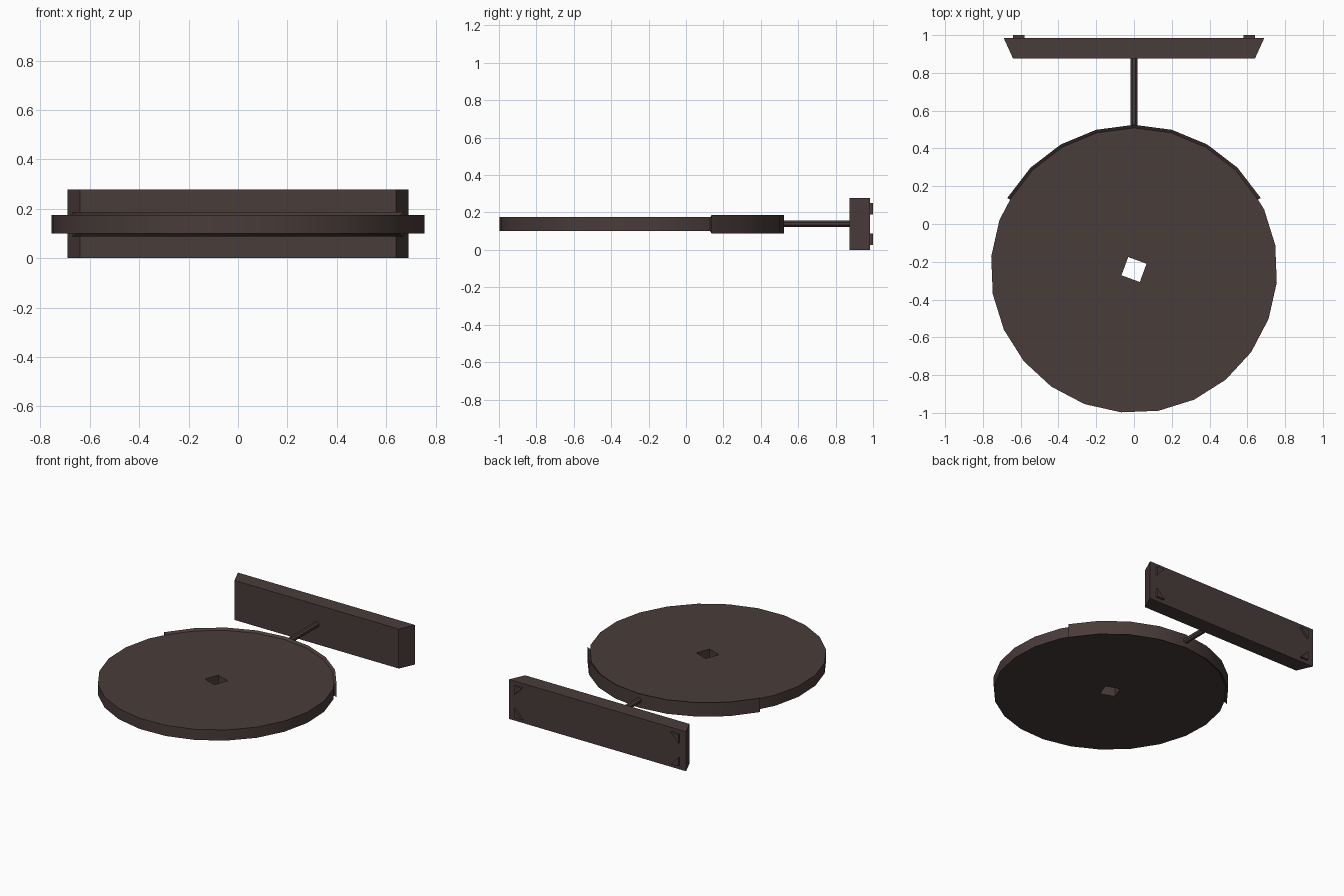
import bpy, bmesh, math

if "Cube" in bpy.data.objects:
    bpy.data.objects.remove(bpy.data.objects["Cube"])

mat = bpy.data.materials.new("dark brown metal")
mat.diffuse_color = (0.066, 0.045, 0.042, 1)
mat.use_nodes = True
mat.node_tree.nodes["Principled BSDF"].inputs["Base Color"].default_value = mat.diffuse_color


def finish(name, bm, smooth=False):
    bmesh.ops.recalc_face_normals(bm, faces=bm.faces)
    me = bpy.data.meshes.new(name)
    bm.to_mesh(me)
    bm.free()
    me.materials.append(mat)
    ob = bpy.data.objects.new(name, me)
    bpy.context.collection.objects.link(ob)
    if smooth:
        bpy.ops.object.select_all(action='DESELECT')
        ob.select_set(True)
        bpy.context.view_layer.objects.active = ob
        bpy.ops.object.shade_smooth_by_angle(angle=math.radians(30))
    return ob


def polar(bm, r, deg, cy, z):
    a = math.radians(deg)
    return bm.verts.new((r * math.cos(a), cy + r * math.sin(a), z))


def prism(name, points, depth):
    """Extrude a flat loop of 3D points along a vector."""
    bm = bmesh.new()
    a = [bm.verts.new(p) for p in points]
    b = [bm.verts.new([c + d for c, d in zip(p, depth)]) for p in points]
    bm.faces.new(a)
    bm.faces.new(b)
    n = len(a)
    for i in range(n):
        j = (i + 1) % n
        bm.faces.new((a[i], a[j], b[j], b[i]))
    return finish(name, bm)


# Disc: 24 sides, with a square through hole
CY, Z0, Z1 = -0.241, 0.10, 0.175
bm = bmesh.new()
rims, holes = [], []
for z in (Z0, Z1):
    rim = [polar(bm, 0.759, -5.2 + 15 * i, CY, z) for i in range(24)]
    hole = [polar(bm, 0.073, 24.8 + 90 * i, CY, z) for i in range(4)]
    rims.append(rim)
    holes.append(hole)
    # each hole side faces six rim sides, joined as fans
    for k in range(4):
        s = 2 + 6 * k
        arc = [rim[(s + i) % 24] for i in range(7)]
        bm.faces.new([hole[k]] + arc + [hole[(k + 1) % 4]])
for lo, hi in (rims, holes):
    n = len(lo)
    for i in range(n):
        j = (i + 1) % n
        bm.faces.new((lo[i], lo[j], hi[j], hi[i]))
finish("disc", bm, True)

# Curved band behind the disc: tapered section swept from 30 to 150 degrees
bm = bmesh.new()
section = [(0.775, 0.088), (0.775, 0.187), (0.753, 0.171), (0.753, 0.104)]
rings = [[polar(bm, r, 30 + 15 * i, -0.25, z) for r, z in section] for i in range(9)]
for p, q in zip(rings, rings[1:]):
    for i in range(4):
        j = (i + 1) % 4
        bm.faces.new((p[i], p[j], q[j], q[i]))
bm.faces.new(rings[0])
bm.faces.new(rings[-1])
finish("rear_band", bm, True)

# Rod from band to wall plate
rod = [(0.02 * math.cos(math.radians(22.5 + 45 * i)), 0.515,
        0.14 + 0.02 * math.sin(math.radians(22.5 + 45 * i))) for i in range(8)]
prism("connecting_rod", rod, (0, 0.365, 0))

# Wall plate with slanted ends
prism("wall_plate", [(-0.64, 0.875, 0), (0.64, 0.875, 0),
                     (0.69, 0.985, 0), (-0.69, 0.985, 0)], (0, 0, 0.278))

# Triangular pads near the four rear corners
for side, sx in (("left", -1), ("right", 1)):
    for level, sz in (("lower", -1), ("upper", 1)):
        x, z = 0.64 * sx, 0.139 + 0.112 * sz
        prism(f"{level}_{side}_pad",
              [(x, 0.98, z), (x - 0.06 * sx, 0.98, z), (x, 0.98, z - 0.062 * sz)],
              (0, 0.02, 0))
